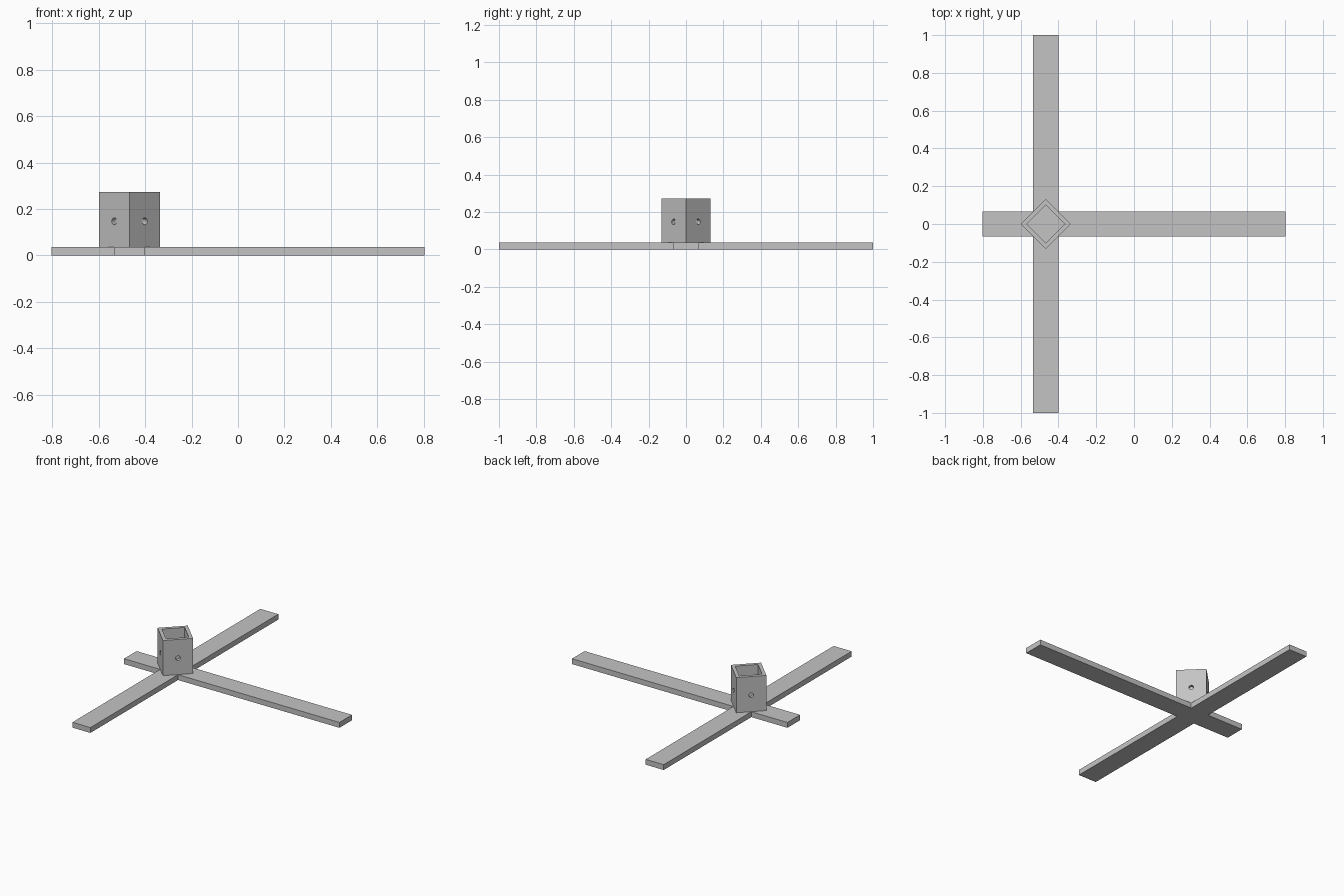
import bpy, bmesh, math
from mathutils import Matrix

if "Cube" in bpy.data.objects:
    bpy.data.objects.remove(bpy.data.objects["Cube"])

CX = -0.467          # socket and crossing centre
W = 0.067            # half width of the bars
T = 0.036            # bar thickness
TOP = 0.273          # socket top
X0, X1, Y1 = -0.803, 0.803, 1.0

grey = bpy.data.materials.new("plain_grey")
grey.diffuse_color = (0.55, 0.55, 0.55, 1)
grey.use_nodes = True
grey.node_tree.nodes["Principled BSDF"].inputs["Base Color"].default_value = grey.diffuse_color


def finish(name, bm):
    bmesh.ops.recalc_face_normals(bm, faces=bm.faces)
    mesh = bpy.data.meshes.new(name)
    bm.to_mesh(mesh)
    bm.free()
    mesh.materials.append(grey)
    ob = bpy.data.objects.new(name, mesh)
    bpy.context.collection.objects.link(ob)
    return ob


# Cross-shaped foot: one flat outline, extruded up
a, b = CX - W, CX + W
outline = [(X0, -W), (a, -W), (a, -Y1), (b, -Y1), (b, -W), (X1, -W),
           (X1, W), (b, W), (b, Y1), (a, Y1), (a, W), (X0, W)]
bm = bmesh.new()
face = bm.faces.new([bm.verts.new((x, y, 0)) for x, y in outline])
ext = bmesh.ops.extrude_face_region(bm, geom=[face])
bmesh.ops.translate(bm, vec=(0, 0, T),
                    verts=[v for v in ext["geom"] if isinstance(v, bmesh.types.BMVert)])
finish("cross_foot", bm)

# Square socket turned 45 degrees: an open-topped tube with walls
bm = bmesh.new()
rings = []
for r, z in ((0.132, T), (0.132, TOP), (0.1, TOP), (0.1, T)):
    rings.append([bm.verts.new((CX + r * math.cos(i * math.pi / 2),
                                r * math.sin(i * math.pi / 2), z)) for i in range(4)])
for k in range(4):
    lo, hi = rings[k], rings[(k + 1) % 4]
    for i in range(4):
        j = (i + 1) % 4
        bm.faces.new((lo[i], lo[j], hi[j], hi[i]))
socket = finish("post_socket", bm)

# Bolt holes: one cutter through each pair of opposite walls
for n, angle in enumerate((45, 135)):
    bm = bmesh.new()
    bmesh.ops.create_cone(
        bm, cap_ends=True, segments=24, radius1=0.015, radius2=0.015, depth=0.4,
        matrix=Matrix.Translation((CX, 0, 0.147))
        @ Matrix.Rotation(math.radians(angle), 4, 'Z')
        @ Matrix.Rotation(math.pi / 2, 4, 'Y'))
    cutter = finish(f"hole_cutter_{n + 1}", bm)
    cutter.hide_render = True
    cutter.hide_set(True)
    mod = socket.modifiers.new(f"bolt_hole_{n + 1}", 'BOOLEAN')
    mod.operation = 'DIFFERENCE'
    mod.solver = 'EXACT'
    mod.object = cutter
